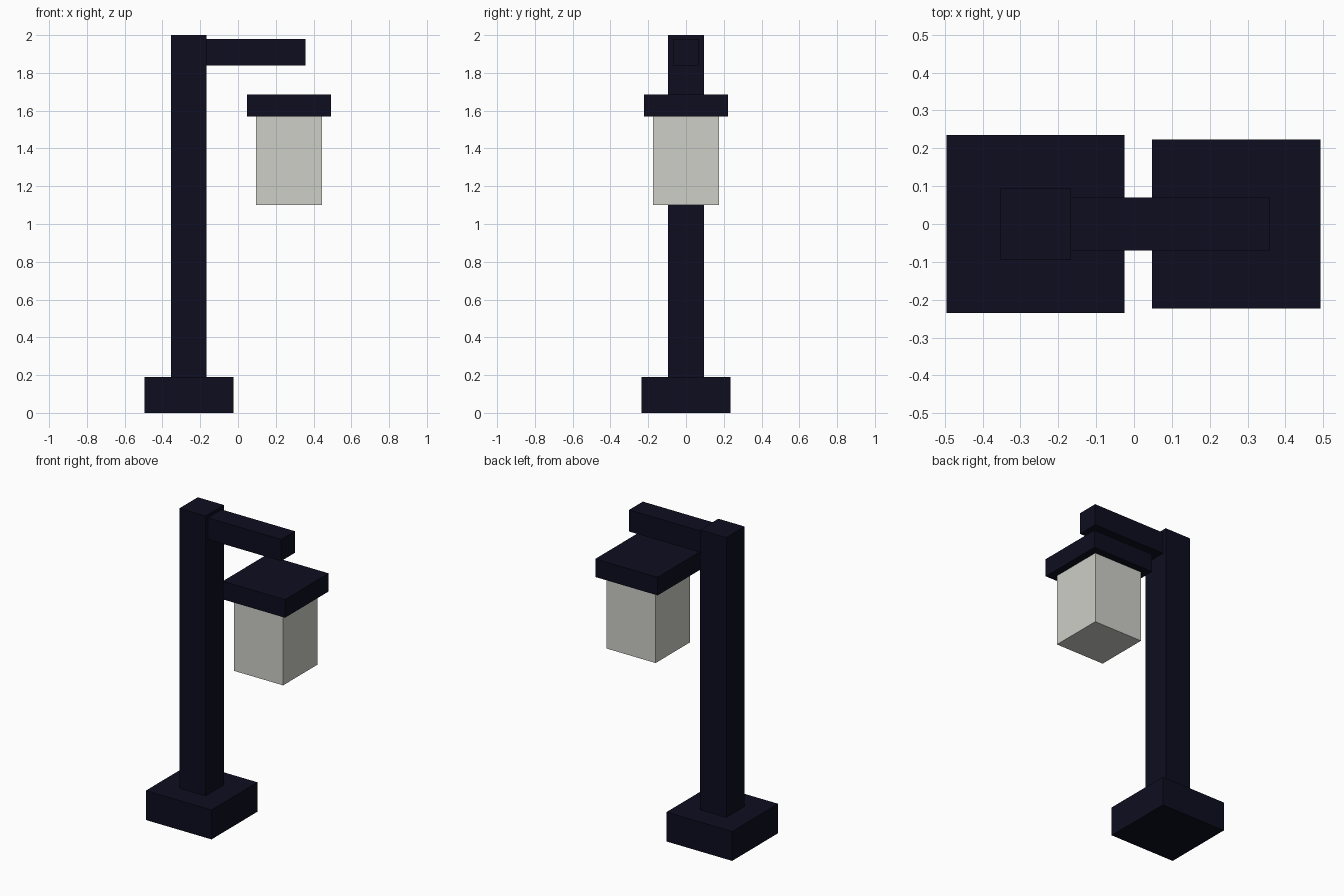
import bpy

cube = bpy.data.objects.get("Cube")
if cube:
    bpy.data.objects.remove(cube, do_unlink=True)


def make_material(name, rgb):
    mat = bpy.data.materials.new(name)
    mat.use_nodes = True
    color = (*rgb, 1.0)
    mat.diffuse_color = color
    mat.node_tree.nodes["Principled BSDF"].inputs["Base Color"].default_value = color
    return mat


def make_box(name, mat, x, z, depth):
    """Box spanning x and z ranges, centred on y = 0."""
    bpy.ops.mesh.primitive_cube_add(
        size=1, location=((x[0] + x[1]) / 2, 0, (z[0] + z[1]) / 2))
    obj = bpy.context.object
    obj.name = obj.data.name = name
    obj.scale = (x[1] - x[0], depth, z[1] - z[0])
    bpy.ops.object.transform_apply(location=False, rotation=False, scale=True)
    obj.data.materials.append(mat)
    return obj


navy = make_material("dark navy metal", (0.004, 0.004, 0.014))
glass = make_material("pale grey glass", (0.62, 0.62, 0.58))

# Post standing on its foot, with an arm reaching to the left
make_box("base", navy, (-0.495, -0.025), (0, 0.19), 0.47)
make_box("post", navy, (-0.354, -0.166), (0.19, 2.0), 0.188)
make_box("arm", navy, (-0.166, 0.358), (1.84, 1.98), 0.14)

# Lantern floating below the arm
make_box("lantern_cap", navy, (0.047, 0.493), (1.568, 1.685), 0.446)
make_box("lantern_glass", glass, (0.094, 0.446), (1.10, 1.568), 0.352)
